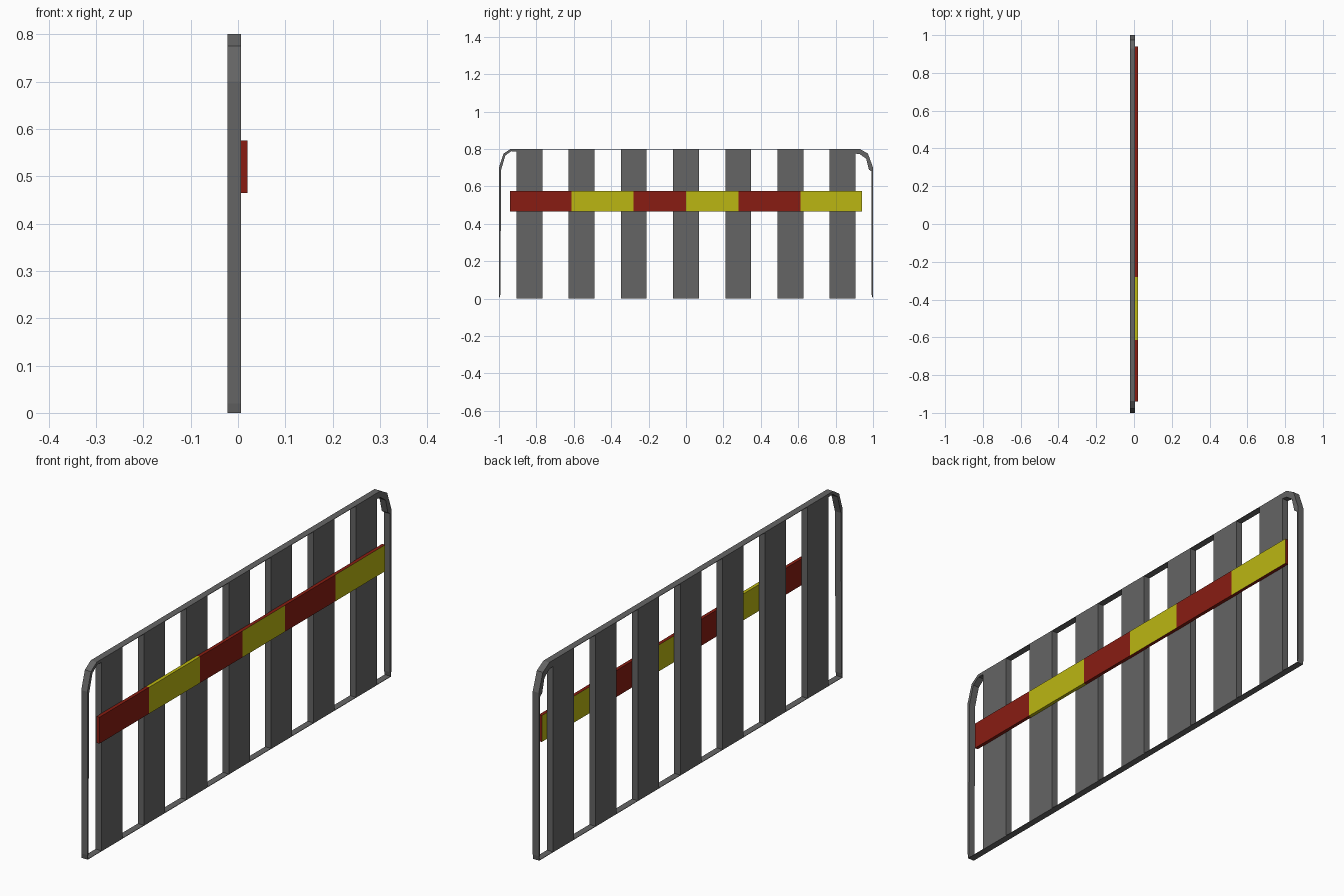
import bpy, bmesh

if "Cube" in bpy.data.objects:
    bpy.data.objects.remove(bpy.data.objects["Cube"])

X0, X1 = -0.022, 0.006      # depth of the barrier


def material(name, rgb):
    m = bpy.data.materials.new(name)
    m.diffuse_color = (*rgb, 1)
    m.use_nodes = True
    m.node_tree.nodes["Principled BSDF"].inputs["Base Color"].default_value = m.diffuse_color
    return m


GREY = material("dark_grey", (0.13, 0.13, 0.13))
RED = material("red", (0.25, 0.012, 0.006))
YELLOW = material("yellow", (0.50, 0.47, 0.006))


def finish(name, bm, *mats):
    me = bpy.data.meshes.new(name)
    bm.to_mesh(me)
    bm.free()
    for m in mats:
        me.materials.append(m)
    ob = bpy.data.objects.new(name, me)
    bpy.context.collection.objects.link(ob)
    return ob


def box(name, x0, x1, y0, y1, z0, z1, *mats):
    bm = bmesh.new()
    bmesh.ops.create_cube(bm, size=1)
    for v in bm.verts:
        v.co = (x1 if v.co.x > 0 else x0,
                y1 if v.co.y > 0 else y0,
                z1 if v.co.z > 0 else z0)
    return finish(name, bm, *mats)


def extrude_profile(name, pts):
    """Extrude a y-z outline through the barrier depth."""
    bm = bmesh.new()
    face = bm.faces.new([bm.verts.new((X0, y, z)) for y, z in pts])
    new = bmesh.ops.extrude_face_region(bm, geom=[face])["geom"]
    verts = [g for g in new if isinstance(g, bmesh.types.BMVert)]
    bmesh.ops.translate(bm, verts=verts, vec=(X1 - X0, 0, 0))
    bmesh.ops.recalc_face_normals(bm, faces=bm.faces)
    return finish(name, bm, GREY)


# End posts with bent upper corners (the +y bend is thicker)
extrude_profile("right_post", [
    (0.997, 0), (1, 0.02), (1, 0.70), (0.973, 0.775), (0.93, 0.8), (0.9, 0.8),
    (0.9, 0.776), (0.93, 0.772), (0.963, 0.748), (0.978, 0.69),
    (0.993, 0.68), (0.993, 0.02)])
extrude_profile("left_post", [
    (-0.997, 0), (-1, 0.02), (-1, 0.70), (-0.976, 0.775), (-0.938, 0.8),
    (-0.9, 0.8), (-0.9, 0.787), (-0.935, 0.788), (-0.966, 0.765),
    (-0.988, 0.69), (-0.993, 0.02)])

# Very thin top and bottom rails
box("top_rail", X0, X1, -0.935, 0.93, 0.798, 0.8, GREY)
box("bottom_rail", X0, X1, -0.997, 0.997, 0, 0.002, GREY)

# Seven upright slats
for i in range(7):
    c = (i - 3) * 0.279
    box(f"slat_{i + 1}", X0, X1, c - 0.069, c + 0.069, 0, 0.8, GREY)

# Striped warning board: edges are red except on the second stripe
stops = [-0.94, -0.613, -0.28, 0, 0.28, 0.613, 0.94]
for i, (a, b) in enumerate(zip(stops, stops[1:])):
    ob = box(f"board_stripe_{i + 1}", X1, 0.02, a, b, 0.465, 0.575, RED, YELLOW)
    for p in ob.data.polygons:
        broad = abs(p.normal.x) > 0.5
        p.material_index = int(i == 1 or (i % 2 == 1 and broad))
